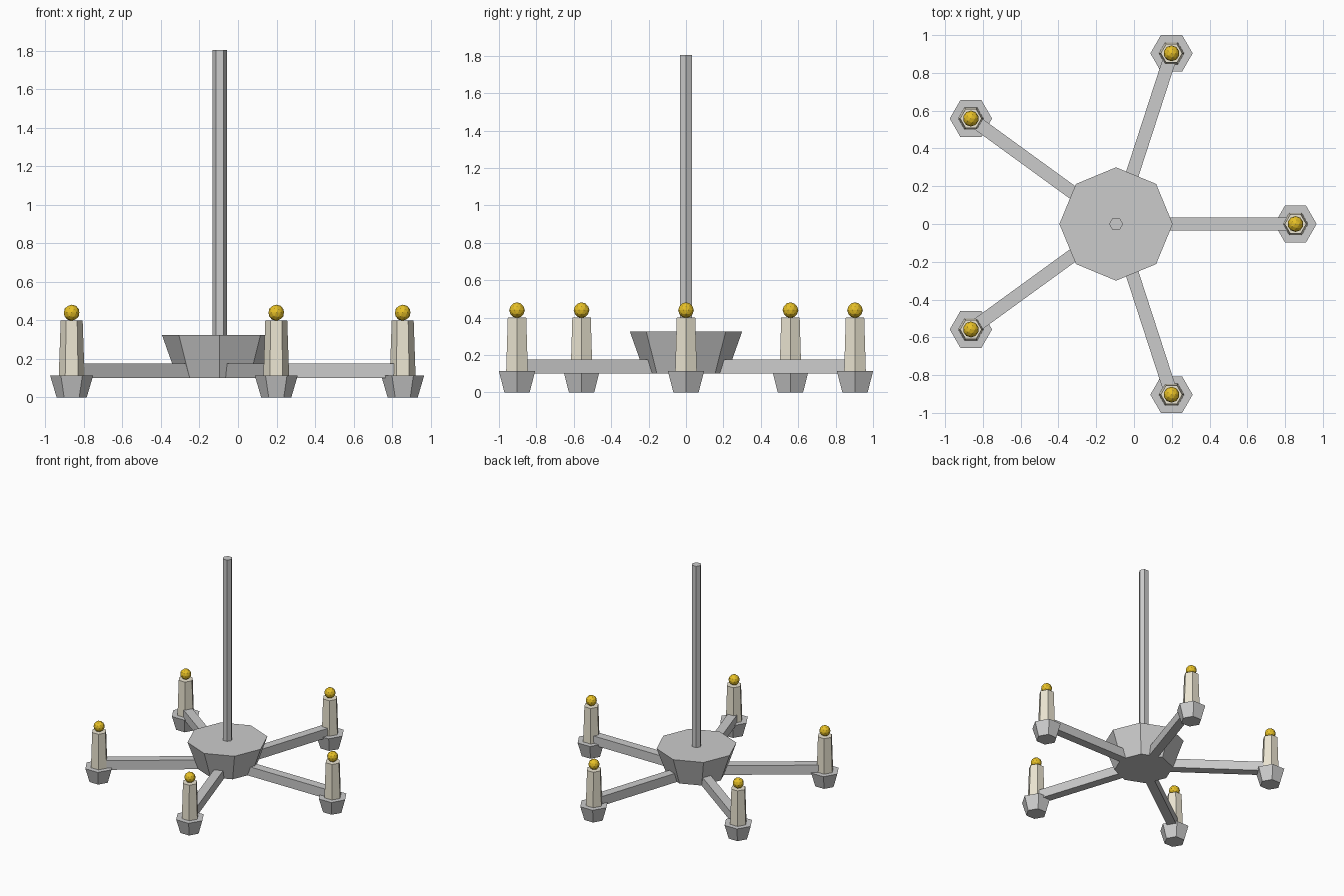
import bpy
from math import cos, sin, radians, pi

if "Cube" in bpy.data.objects:
    bpy.data.objects.remove(bpy.data.objects["Cube"])

CX = -0.095      # hub centre on x
REACH = 0.95     # hub centre to candle


def material(name, rgb):
    m = bpy.data.materials.new(name)
    m.diffuse_color = (*rgb, 1)
    m.use_nodes = True
    m.node_tree.nodes["Principled BSDF"].inputs["Base Color"].default_value = m.diffuse_color
    return m


wax = material("cream_wax", (0.83, 0.78, 0.64))
gold = material("gold_flame", (0.80, 0.53, 0.02))


def taper(name, sides, r_low, r_high, z0, z1, x, y, mat=None):
    """Flat-faced tapered prism with a corner on the +x axis."""
    bpy.ops.mesh.primitive_cone_add(
        vertices=sides, radius1=r_low, radius2=r_high, depth=z1 - z0,
        location=(x, y, (z0 + z1) / 2))
    ob = bpy.context.object
    ob.name = name
    # the primitive starts on +y; turn it so a corner points along +x
    ob.rotation_euler.z = -pi / 2
    if mat:
        ob.data.materials.append(mat)
    return ob


# central hub and hanging rod
taper("hub", 8, 0.22, 0.30, 0.10, 0.325, CX, 0)
taper("hanging_rod", 6, 0.037, 0.037, 0.32, 1.805, CX, 0)

for i in range(5):
    a = radians(72 * i)
    x, y = CX + REACH * cos(a), REACH * sin(a)

    # square arm from hub to candle
    start, end = 0.19, REACH - 0.02
    mid = (start + end) / 2
    bpy.ops.mesh.primitive_cube_add(
        size=1, location=(CX + mid * cos(a), mid * sin(a), 0.1375),
        rotation=(0, 0, a))
    arm = bpy.context.object
    arm.name = f"arm_{i + 1}"
    arm.scale = (end - start, 0.07, 0.075)

    # drip cup, candle and flame
    taper(f"drip_cup_{i + 1}", 6, 0.078, 0.112, 0.0, 0.115, x, y)
    taper(f"candle_{i + 1}", 6, 0.067, 0.057, 0.11, 0.40, x, y, wax)
    bpy.ops.mesh.primitive_ico_sphere_add(
        subdivisions=2, radius=0.042, location=(x, y, 0.44))
    flame = bpy.context.object
    flame.name = f"flame_{i + 1}"
    flame.data.materials.append(gold)
